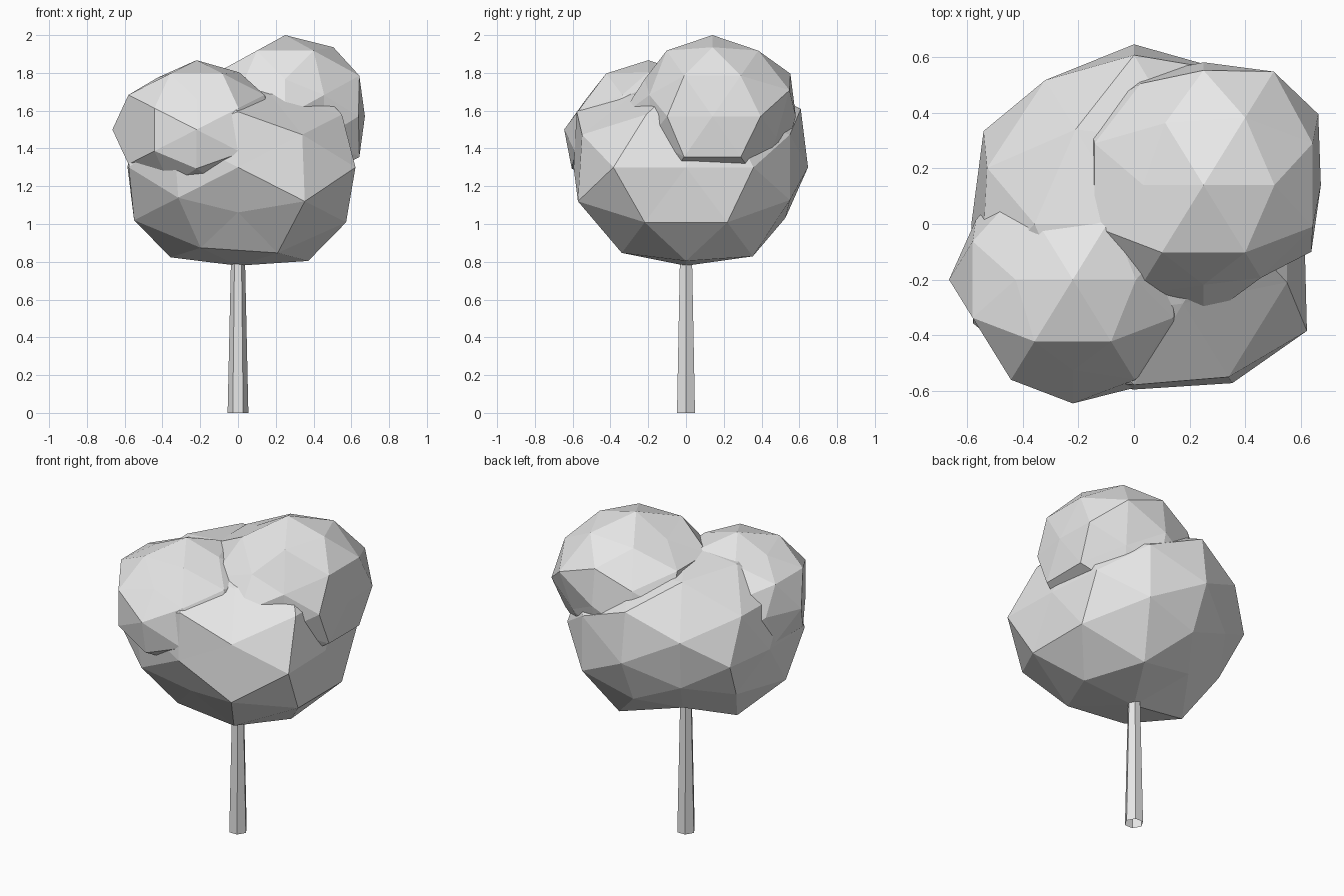
import bpy
import bmesh
from math import radians
from mathutils import Matrix, Vector

cube = bpy.data.objects.get("Cube")
if cube:
    bpy.data.objects.remove(cube, do_unlink=True)

grey = bpy.data.materials.new("plain_grey")
grey.use_nodes = True
grey.diffuse_color = (0.8, 0.8, 0.8, 1)
grey.node_tree.nodes["Principled BSDF"].inputs["Base Color"].default_value = (0.8, 0.8, 0.8, 1)


def add_object(name, bm):
    bmesh.ops.recalc_face_normals(bm, faces=bm.faces)
    mesh = bpy.data.meshes.new(name)
    bm.to_mesh(mesh)
    bm.free()
    mesh.materials.append(grey)
    obj = bpy.data.objects.new(name, mesh)
    bpy.context.collection.objects.link(obj)
    return obj


def ball_directions():
    """Corners of an icosahedron plus its edge midpoints, all unit length."""
    t = (1 + 5 ** 0.5) / 2
    corners = []
    for a in (-1, 1):
        for b in (-t, t):
            corners += [Vector(p).normalized() for p in ((a, 0, b), (b, a, 0), (0, b, a))]
    mids = [(p + q).normalized() for i, p in enumerate(corners)
            for q in corners[:i] if p.dot(q) > 0.4]
    return corners + mids


def foliage(name, centre, radius, height, dents):
    """Faceted ball; each dent is a direction and its factor on the radius."""
    bm = bmesh.new()
    for d in ball_directions():
        bm.verts.new(d)
    bmesh.ops.convex_hull(bm, input=bm.verts)
    for v in bm.verts:
        d = v.co.copy()
        factor = 1.0
        for direction, f in dents:
            if Vector(direction).normalized().dot(d) > 0.98:
                factor = f
        v.co = Vector(centre) + Vector((d.x * radius, d.y * radius, d.z * height)) * factor
    return add_object(name, bm)


# Large main crown, slightly uneven
foliage("main_crown", (0, 0, 1.3), 0.68, 0.56, [
    ((1, 0, 0), 0.9), ((-1, 0, 0), 0.86), ((0, 1, 0), 0.95), ((0, -1, 0), 0.875),
    ((0, 0, 1), 0.91), ((0, 0, -1), 0.93),
    ((0.85, -0.53, 0), 1.075), ((-0.85, 0.53, 0), 0.935),
    ((-0.5, 0.81, 0.31), 0.94), ((-0.5, 0.81, -0.31), 0.85),
    ((0.5, -0.81, -0.31), 1.04), ((-0.5, -0.81, -0.31), 0.93),
    ((0, 0.85, 0.53), 1.05), ((0, 0.85, -0.53), 0.91), ((0, -0.85, -0.53), 0.81),
    ((0.53, 0, -0.85), 1.04), ((-0.31, -0.5, -0.81), 0.94),
    ((0.31, -0.5, 0.81), 0.84), ((0.31, 0.5, 0.81), 0.88),
    ((0.31, 0.5, -0.81), 1.04), ((-0.31, 0.5, -0.81), 0.82),
    ((0.81, 0.31, -0.5), 1.04), ((0.81, -0.31, -0.5), 1.04),
    ((-0.81, 0.31, -0.5), 0.87), ((-0.81, 0.31, 0.5), 0.96),
])

# Upper rear puff
foliage("rear_puff", (0.25, 0.14, 1.57), 0.485, 0.43, [
    ((1, 0, 0), 0.87), ((-1, 0, 0), 0.87), ((0, 1, 0), 0.91),
    ((-0.53, 0, 0.85), 0.85), ((0.53, 0, -0.85), 0.85),
    ((0.85, -0.53, 0), 0.94), ((0.5, -0.81, -0.31), 0.85), ((0.5, -0.81, 0.31), 0.85),
    ((0, -0.85, 0.53), 0.87), ((-0.31, 0.5, 0.81), 0.92),
    ((-0.5, 0.81, 0.31), 0.93), ((0.5, 0.81, 0.31), 1.04),
    ((0.5, 0.81, -0.31), 0.86), ((0, 0.85, -0.53), 0.93),
])

# Upper front puff
foliage("front_puff", (-0.22, -0.2, 1.5), 0.445, 0.367, [
    ((-0.85, -0.53, 0), 0.85), ((-0.85, 0.53, 0), 0.92), ((-0.53, 0, 0.85), 0.88),
    ((0, -0.85, 0.53), 0.86), ((-0.31, 0.5, 0.81), 0.89), ((0.53, 0, 0.85), 0.97),
    ((-0.5, 0.81, 0.31), 0.88),
    ((0, -0.85, -0.53), 1.07), ((0.5, -0.81, -0.31), 1.07),
])

# Tapered six-sided trunk, open at both ends
bm = bmesh.new()
bmesh.ops.create_cone(bm, cap_ends=False, segments=6, radius1=0.055, radius2=0.033, depth=1,
                      matrix=Matrix.Translation((0, 0, 0.5)) @ Matrix.Rotation(radians(30), 4, "Z"))
add_object("trunk", bm)
